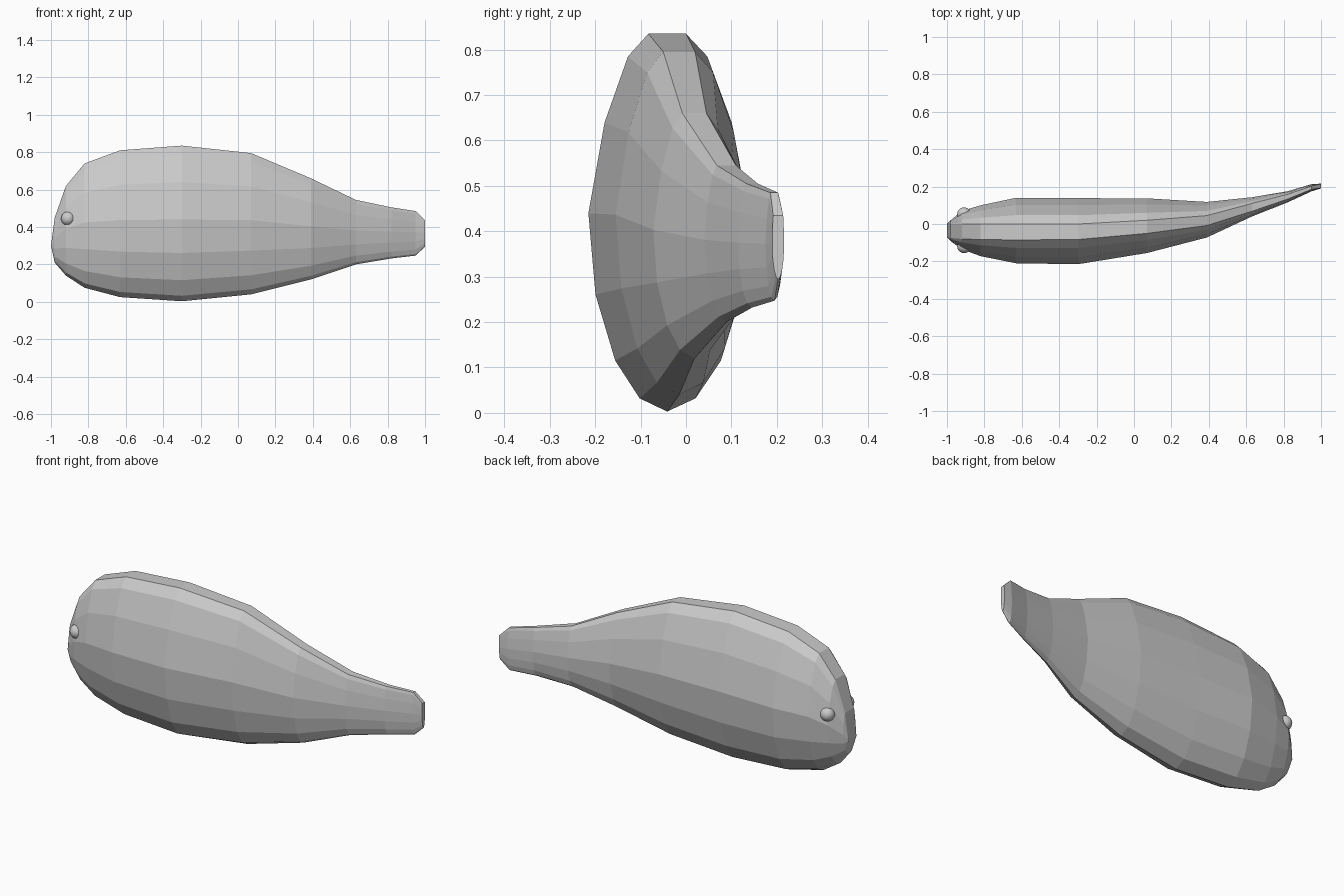
import bpy, bmesh

if "Cube" in bpy.data.objects:
    bpy.data.objects.remove(bpy.data.objects["Cube"])

grey = bpy.data.materials.new("plain grey")
grey.diffuse_color = (0.6, 0.6, 0.6, 1)
grey.use_nodes = True
grey.node_tree.nodes["Principled BSDF"].inputs["Base Color"].default_value = grey.diffuse_color

# Body stations: x, bottom z, top z, front bulge y, front rim y, back rim y, back bulge y
stations = [
    (-0.98, 0.21, 0.45, -0.092, -0.075, 0.00, 0.020),
    (-0.92, 0.14, 0.62, -0.135, -0.080, 0.00, 0.070),
    (-0.82, 0.075, 0.74, -0.172, -0.083, 0.00, 0.100),
    (-0.63, 0.025, 0.81, -0.210, -0.085, 0.00, 0.140),
    (-0.30, 0.003, 0.835, -0.215, -0.083, 0.00, 0.138),
    (0.07, 0.04, 0.795, -0.155, -0.050, 0.02, 0.137),
    (0.39, 0.12, 0.66, -0.072, -0.008, 0.045, 0.118),
    (0.63, 0.20, 0.545, 0.040, 0.068, 0.11, 0.143),
    (0.82, 0.232, 0.505, 0.115, 0.133, 0.158, 0.175),
    (0.95, 0.247, 0.485, 0.175, 0.186, 0.203, 0.213),
    (1.00, 0.295, 0.435, 0.190, 0.192, 0.214, 0.216),
]
# Side outline: height fraction, bulge fraction
profile = [(1, 0), (0.94, 0.34), (0.765, 0.73), (0.525, 1),
           (0.31, 0.91), (0.135, 0.66), (0.035, 0.35)]


def side(x, zb, zt, bulge, rim, mid):
    pts = []
    for f, w in profile:
        base = rim if f > 0.5 else mid
        pts.append((x, base + (bulge - base) * w, zb + (zt - zb) * f))
    return pts


# Fish body: lofted rings with a narrow flat rim along the back
bm = bmesh.new()
rings = []
for x, zb, zt, fb, fr, br, bb in stations:
    mid = (fr + br) / 2
    pts = side(x, zb, zt, fb, fr, mid) + [(x, mid, zb)]
    pts += reversed(side(x, zb, zt, bb, br, mid))
    rings.append([bm.verts.new(p) for p in pts])
n = len(rings[0])
for a, b in zip(rings, rings[1:]):
    for i in range(n):
        j = (i + 1) % n
        bm.faces.new((a[i], a[j], b[j], b[i]))
bm.faces.new(rings[-1])
# Blunt snout
snout = [bm.verts.new((-1, y, 0.30)) for y in (-0.07, 0.0)]
first, half = rings[0], len(profile)
for i in range(n - 1):
    tip = snout[0] if i < half else snout[1]
    bm.faces.new((first[i], first[i + 1], tip))
bm.faces.new((first[half], snout[0], snout[1]))
bm.faces.new((first[0], snout[0], snout[1], first[-1]))
bmesh.ops.recalc_face_normals(bm, faces=bm.faces)
mesh = bpy.data.meshes.new("fish_body")
bm.to_mesh(mesh)
bm.free()
mesh.materials.append(grey)
bpy.context.collection.objects.link(bpy.data.objects.new("fish_body", mesh))

# Eyes on both cheeks
for name, y in (("front_eye", -0.118), ("back_eye", 0.051)):
    bpy.ops.mesh.primitive_uv_sphere_add(segments=16, ring_count=10, radius=0.038,
                                         location=(-0.908, y, 0.445))
    eye = bpy.context.object
    eye.name = name
    eye.data.materials.append(grey)
    bpy.ops.object.shade_smooth()
